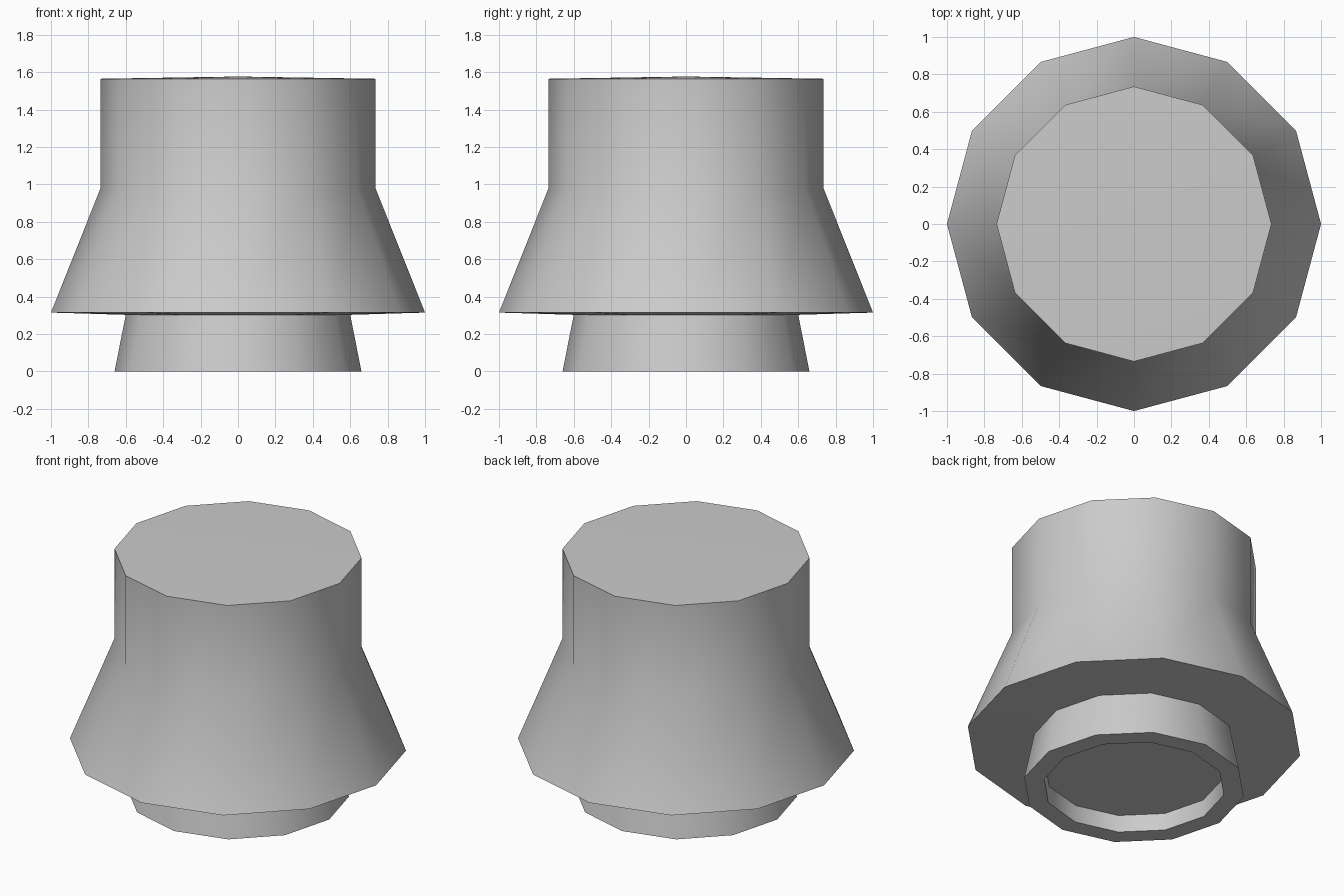
import bpy, bmesh, math

SIDES = 12

# Remove the default object
cube = bpy.data.objects.get("Cube")
if cube:
    bpy.data.objects.remove(cube, do_unlink=True)

# Single grey material
grey = bpy.data.materials.new("plain_grey")
grey.use_nodes = True
colour = (0.6, 0.6, 0.6, 1.0)
grey.diffuse_color = colour
grey.node_tree.nodes["Principled BSDF"].inputs["Base Color"].default_value = colour


def lathe(name, profile):
    """Turn a (radius, height) profile into a twelve-sided shell; radius 0 makes a centre point."""
    bm = bmesh.new()
    rings = []
    for r, z in profile:
        if r == 0:
            rings.append([bm.verts.new((0, 0, z))] * SIDES)
        else:
            angles = [math.tau * i / SIDES for i in range(SIDES)]
            rings.append([bm.verts.new((r * math.cos(a), r * math.sin(a), z)) for a in angles])
    for low, high in zip(rings, rings[1:]):
        for i in range(SIDES):
            j = (i + 1) % SIDES
            corners = dict.fromkeys((low[i], low[j], high[j], high[i]))
            bm.faces.new(list(corners))
    mesh = bpy.data.meshes.new(name)
    bm.to_mesh(mesh)
    bm.free()
    mesh.materials.append(grey)
    obj = bpy.data.objects.new(name, mesh)
    bpy.context.collection.objects.link(obj)
    bpy.ops.object.select_all(action="DESELECT")
    obj.select_set(True)
    bpy.context.view_layer.objects.active = obj
    bpy.ops.object.shade_smooth_by_angle(angle=math.radians(40))
    return obj


# Flared hood: underside, skirt, straight drum and shallow cap
lathe("hood", [(0.6, 0.303), (1.0, 0.315), (0.735, 0.98), (0.735, 1.565), (0, 1.577)])

# Hollow foot: recess floor, inner wall, rim and tapered outer wall
lathe("foot", [(0, 0.11), (0.535, 0.11), (0.54, 0), (0.66, 0), (0.6, 0.303)])
